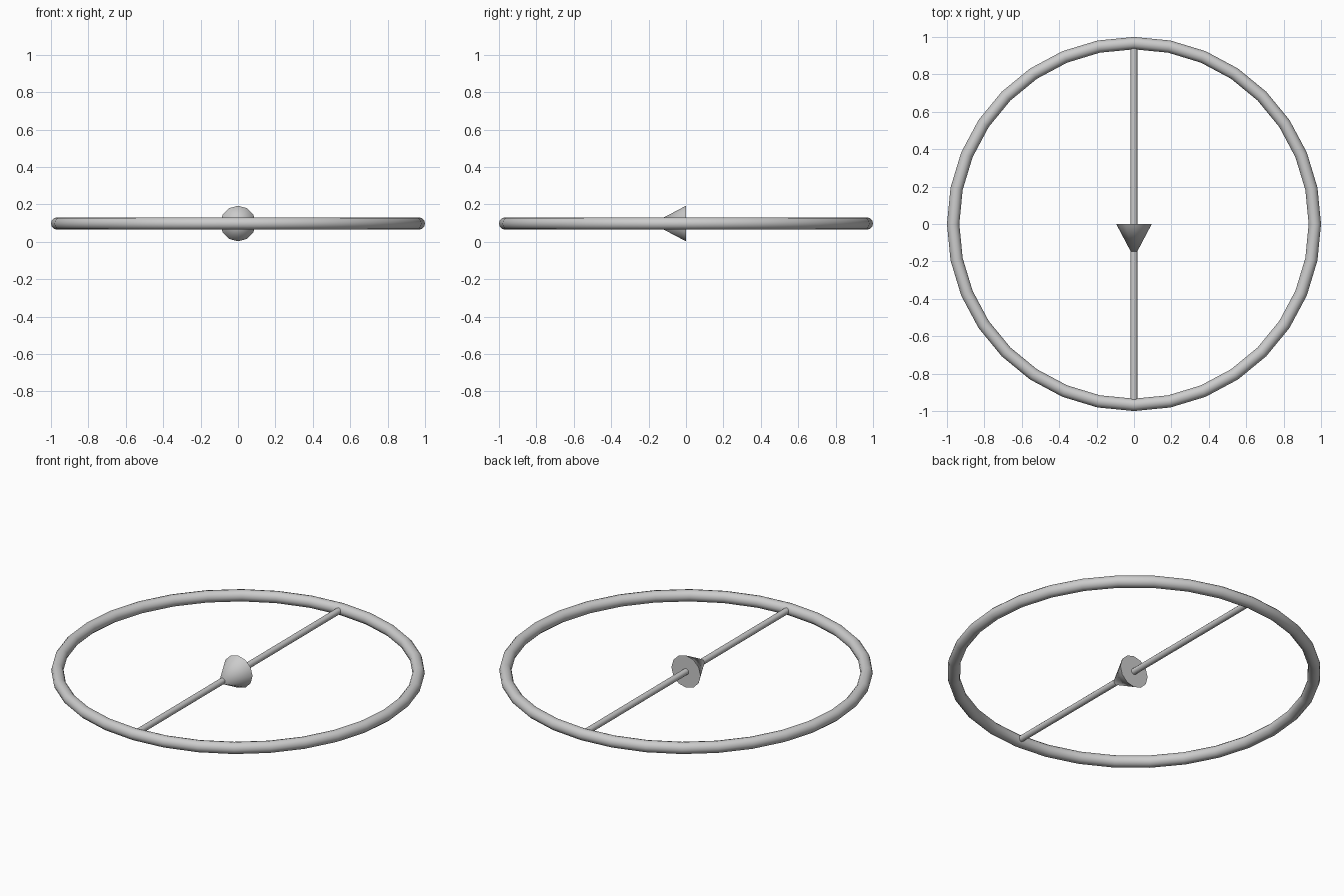
import bpy
from math import pi

if "Cube" in bpy.data.objects:
    bpy.data.objects.remove(bpy.data.objects["Cube"])

Z = 0.098  # height of the common centre plane


def finish(name, angle):
    ob = bpy.context.object
    ob.name = name
    bpy.ops.object.shade_smooth_by_angle(angle=angle)
    return ob


# Outer ring
bpy.ops.mesh.primitive_torus_add(major_segments=32, minor_segments=12,
                                 major_radius=0.967, minor_radius=0.033,
                                 location=(0, 0, Z))
finish("ring", pi / 4)

# Thin rod across the ring, front to back
bpy.ops.mesh.primitive_cylinder_add(vertices=12, radius=0.018, depth=1.93,
                                    location=(0, 0, Z), rotation=(pi / 2, 0, 0))
finish("cross_rod", pi / 4)

# Arrowhead pointing to the front, flat base at the middle
LENGTH = 0.18
bpy.ops.mesh.primitive_cone_add(vertices=12, radius1=0.095, radius2=0,
                                depth=LENGTH, location=(0, -LENGTH / 2, Z),
                                rotation=(pi / 2, 0, 0))
finish("arrow_head", pi / 4)
